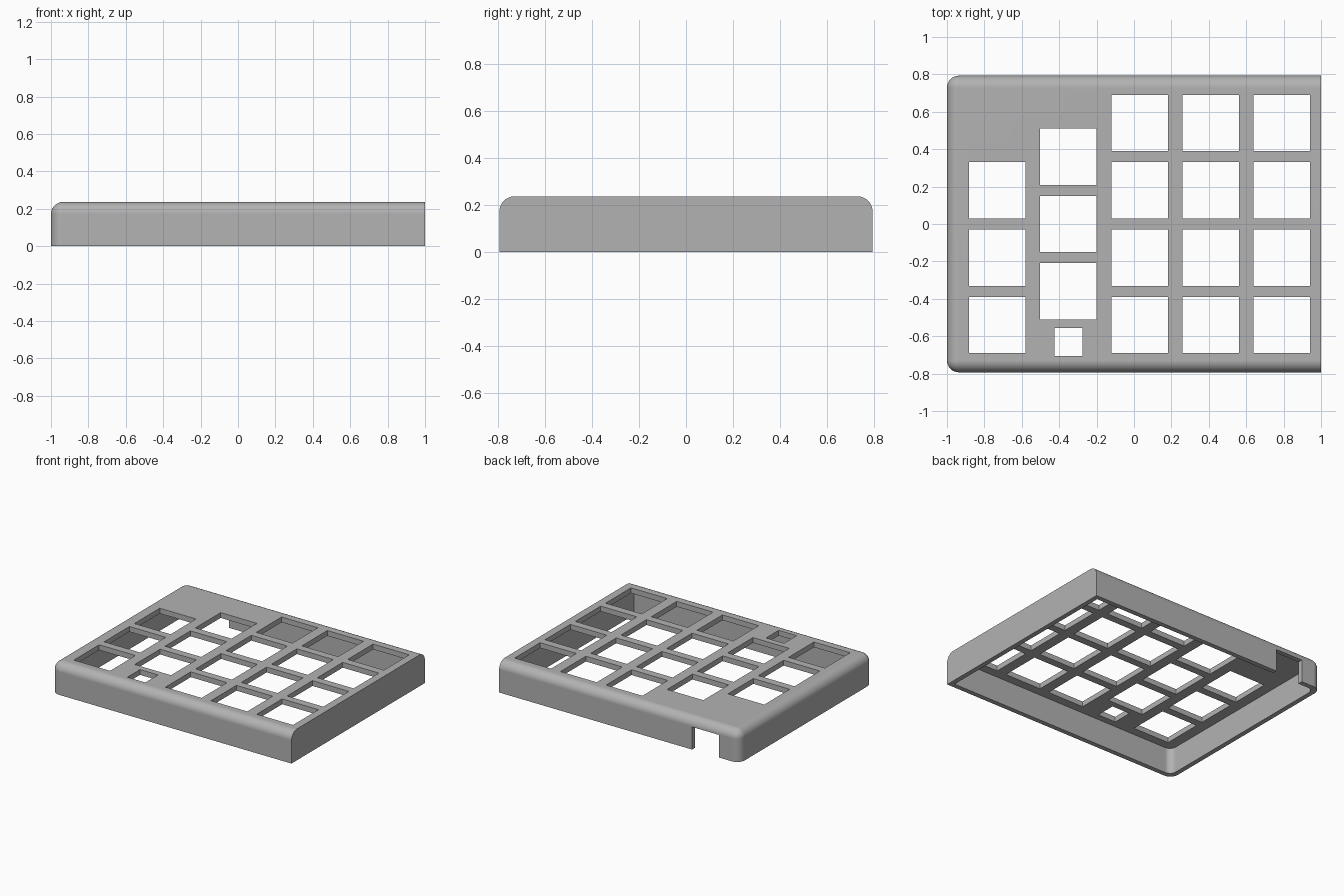
import bpy, bmesh, math
from mathutils import Matrix, Vector

if "Cube" in bpy.data.objects:
    bpy.data.objects.remove(bpy.data.objects["Cube"])

W, D, H = 1.0, 0.793, 0.236      # half width, half depth, height
R = 0.064                        # outer rounding
WALL, PLATE = 0.036, 0.04        # wall and top plate thickness


def add_box(bm, lo, hi):
    lo, hi = Vector(lo), Vector(hi)
    m = Matrix.Translation((lo + hi) / 2) @ Matrix.Diagonal((*(hi - lo), 1))
    bmesh.ops.create_cube(bm, size=1, matrix=m)


def make_object(name, bm):
    mesh = bpy.data.meshes.new(name)
    bm.to_mesh(mesh)
    bm.free()
    ob = bpy.data.objects.new(name, mesh)
    bpy.context.collection.objects.link(ob)
    return ob


def mid(e):
    return (e.verts[0].co + e.verts[1].co) / 2


def round_edges(bm, rule, radius, segments):
    edges = [e for e in bm.edges if rule(mid(e))]
    bmesh.ops.bevel(bm, geom=edges, offset=radius, segments=segments,
                    profile=0.5, affect='EDGES', clamp_overlap=True)


# Outer shell: rounded on top and at the left corners, square on the right
bm = bmesh.new()
add_box(bm, (-W, -D, 0), (W, D, H))
round_edges(bm, lambda c: (c.z > H - 0.01 and c.x < W - 0.01)
            or (c.x < -W + 0.01 and abs(c.y) > D - 0.01), R, 8)
case = make_object("keypad_case", bm)

# Hollow underside
bm = bmesh.new()
add_box(bm, (-W + WALL, -D + WALL, -0.1), (W - WALL, D - WALL, H - PLATE))
round_edges(bm, lambda c: c.x < -W + 0.1 and abs(c.y) > D - 0.1
            and abs(c.z - (H - PLATE - 0.1) / 2) < 0.01, 0.05, 6)
cavity = make_object("cavity_cutter", bm)

# Key openings as (x, y, size), columns left to right
P = 0.36
keys = [(-0.732, y, 0.302) for y in (P / 2, -P / 2, -1.5 * P)]
keys += [(-0.351, y, 0.302) for y in (P, 0, -P)]
keys += [(x, y, 0.302) for x in (0.03, 0.41, 0.791)
         for y in (1.5 * P, P / 2, -P / 2, -1.5 * P)]
keys.append((-0.351, -0.632, 0.15))
bm = bmesh.new()
for x, y, s in keys:
    add_box(bm, (x - s / 2, y - s / 2, H - 0.1), (x + s / 2, y + s / 2, H + 0.1))
openings = make_object("key_opening_cutter", bm)

# Cable notch in the back wall
bm = bmesh.new()
add_box(bm, (-0.83, D - 0.1, -0.1), (-0.605, D + 0.1, 0.17))
notch = make_object("cable_notch_cutter", bm)

# Cut, then drop the cutters
bpy.context.view_layer.objects.active = case
case.select_set(True)
for cutter in (cavity, openings, notch):
    cutter.hide_render = True
    mod = case.modifiers.new(cutter.name, 'BOOLEAN')
    mod.operation, mod.solver, mod.object = 'DIFFERENCE', 'EXACT', cutter
    bpy.ops.object.modifier_apply(modifier=mod.name)
    bpy.data.objects.remove(cutter)

# Colour and shading
grey = bpy.data.materials.new("grey_plastic")
grey.diffuse_color = (0.45, 0.45, 0.45, 1)
grey.use_nodes = True
grey.node_tree.nodes["Principled BSDF"].inputs["Base Color"].default_value = grey.diffuse_color
case.data.materials.clear()
case.data.materials.append(grey)
bpy.ops.object.shade_smooth_by_angle(angle=math.radians(30))
weighted = case.modifiers.new("flat_face_normals", 'WEIGHTED_NORMAL')
weighted.keep_sharp = True
